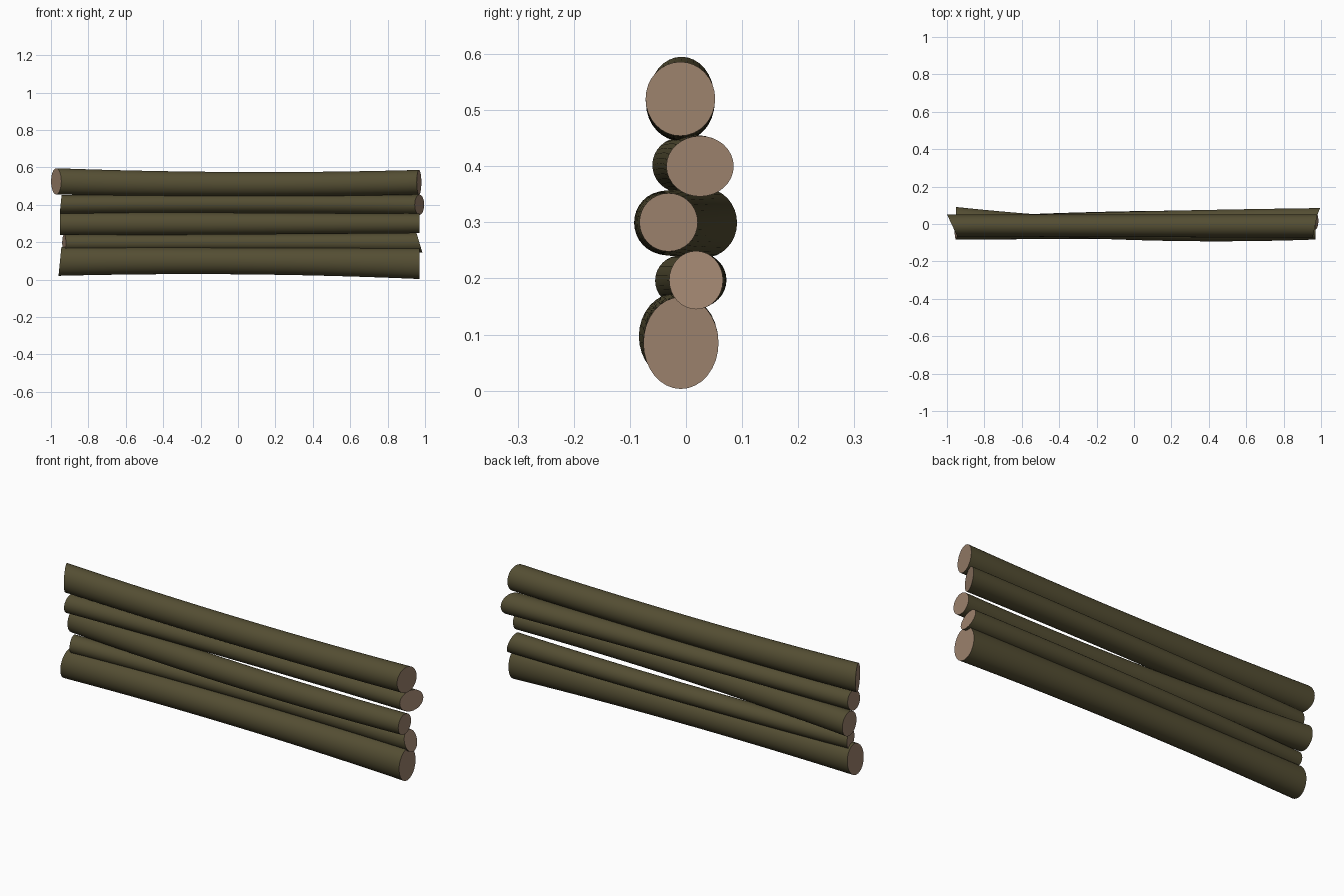
import bpy, bmesh, math

if "Cube" in bpy.data.objects:
    bpy.data.objects.remove(bpy.data.objects["Cube"])

SIDES, RINGS = 32, 16


def material(name, rgb):
    m = bpy.data.materials.new(name)
    m.diffuse_color = (*rgb, 1)
    m.use_nodes = True
    m.node_tree.nodes["Principled BSDF"].inputs["Base Color"].default_value = m.diffuse_color
    return m


bark = material("dark_bark", (0.089, 0.076, 0.033))
wood = material("cut_wood", (0.33, 0.22, 0.15))


def quad(values, t):
    """Smooth curve through left (-1), middle (0) and right (1) values."""
    a, b, c = values
    return b + (c - a) / 2 * t + ((a + c) / 2 - b) * t * t


def log(name, y, z, ry, rz, ends, cut_left, cut_right):
    """Bent, tapered log along x; each cut is the end slope as (dx/dy, dx/dz)."""
    bm = bmesh.new()
    rings = []
    for i in range(RINGS + 1):
        t = -1 + 2 * i / RINGS
        x = ends[0] + (ends[1] - ends[0]) * i / RINGS
        cut = cut_left if t < 0 else cut_right
        fade = abs(t) ** 4
        ring = []
        for s in range(SIDES):
            a = 2 * math.pi * s / SIDES
            dy, dz = quad(ry, t) * math.cos(a), quad(rz, t) * math.sin(a)
            shift = fade * (cut[0] * dy + cut[1] * dz)
            ring.append(bm.verts.new((x + shift, quad(y, t) + dy, quad(z, t) + dz)))
        rings.append(ring)
    # bark
    for r0, r1 in zip(rings, rings[1:]):
        for s in range(SIDES):
            n = (s + 1) % SIDES
            f = bm.faces.new((r0[s], r0[n], r1[n], r1[s]))
            f.smooth = True
    # sawn ends
    for ring in (rings[0], rings[-1]):
        bm.faces.new(ring).material_index = 1
    bmesh.ops.recalc_face_normals(bm, faces=bm.faces)
    for e in bm.edges:
        if any(f.material_index for f in e.link_faces):
            e.smooth = False
    me = bpy.data.meshes.new(name)
    bm.to_mesh(me)
    bm.free()
    me.materials.append(bark)
    me.materials.append(wood)
    ob = bpy.data.objects.new(name, me)
    bpy.context.collection.objects.link(ob)


# logs from the ground up: left, middle, right values
log("bottom_log", (-0.018, -0.012, -0.009), (0.097, 0.099, 0.085),
    (0.066, 0.066, 0.067), (0.077, 0.071, 0.082), (-0.952, 0.97), (0, 0.1), (0, 0))
log("second_log", (-0.010, 0.022, 0.018), (0.196, 0.197, 0.197),
    (0.045, 0.047, 0.048), (0.045, 0.045, 0.052), (-0.93, 0.97), (-0.22, 0), (0, -0.3))
log("third_log", (0.033, -0.032, -0.031), (0.299, 0.299, 0.300),
    (0.058, 0.054, 0.052), (0.062, 0.058, 0.052), (-0.953, 0.97), (0, 0), (0, 0))
log("fourth_log", (-0.010, 0.012, 0.025), (0.402, 0.405, 0.400),
    (0.050, 0.055, 0.060), (0.049, 0.050, 0.054), (-0.948, 0.97), (0, 0.1), (0.42, 0))
log("top_log", (-0.008, -0.010, -0.010), (0.525, 0.510, 0.520),
    (0.058, 0.060, 0.062), (0.070, 0.065, 0.066), (-0.972, 0.968), (-0.47, 0), (0.2, 0))
